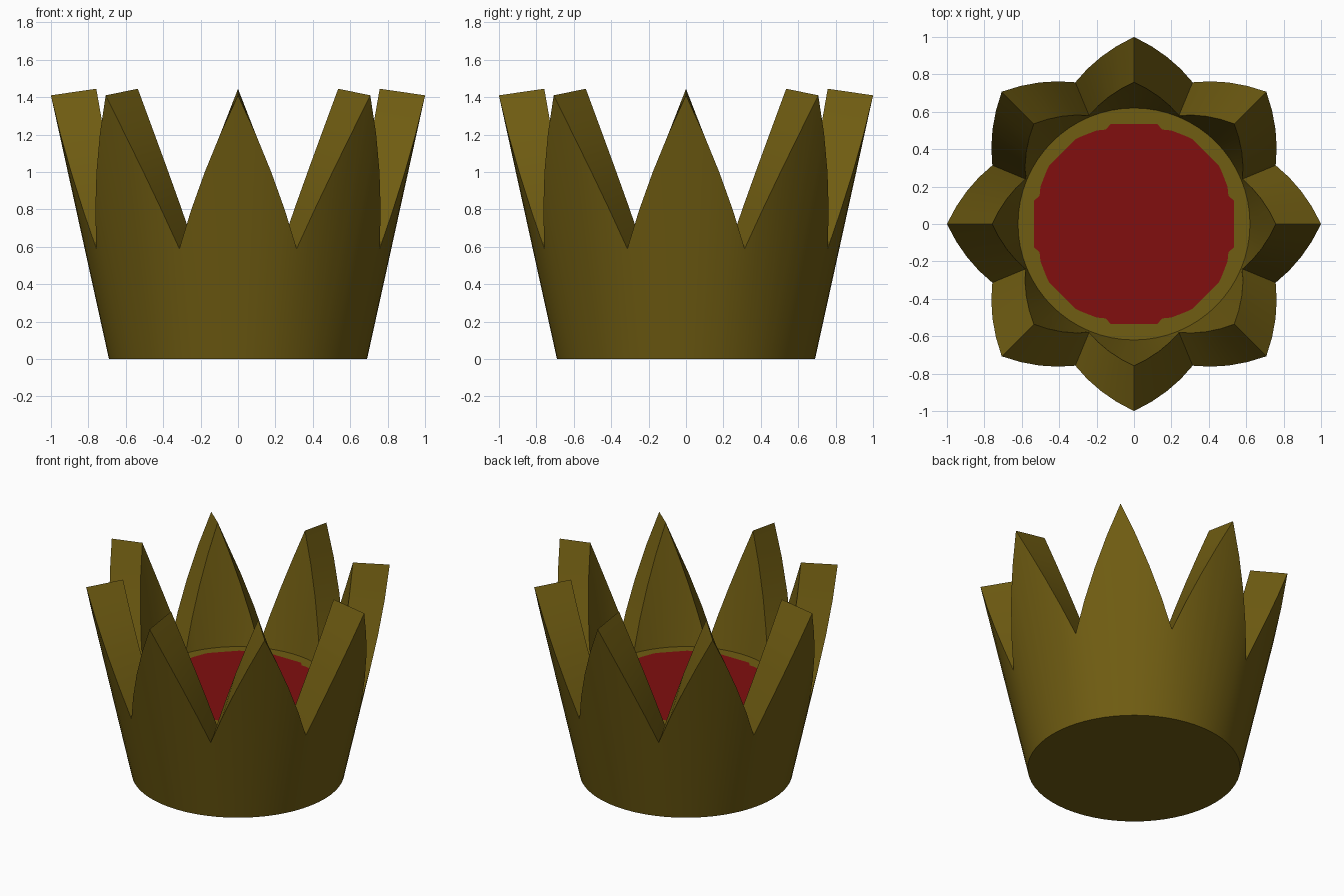
import bpy, bmesh, math

if "Cube" in bpy.data.objects:
    bpy.data.objects.remove(bpy.data.objects["Cube"])

SPIKES, STEPS = 8, 8            # spikes round the crown, columns per spike
N = SPIKES * STEPS
FLOOR_Z, FLOOR_R = 0.615, 0.62


def material(name, colour):
    m = bpy.data.materials.new(name)
    m.diffuse_color = (*colour, 1)
    m.use_nodes = True
    m.node_tree.nodes["Principled BSDF"].inputs["Base Color"].default_value = m.diffuse_color
    return m


def make_object(name, bm, mat):
    bmesh.ops.recalc_face_normals(bm, faces=bm.faces)
    mesh = bpy.data.meshes.new(name)
    bm.to_mesh(mesh)
    bm.free()
    mesh.materials.append(mat)
    ob = bpy.data.objects.new(name, mesh)
    bpy.context.collection.objects.link(ob)
    return ob


def polar(bm, r, a, z):
    return bm.verts.new((r * math.cos(a), r * math.sin(a), z))


gold = material("dark gold", (0.162, 0.109, 0.006))
red = material("deep red", (0.22, 0.0045, 0.0045))

# Crown: flared thick wall with a zigzag rim, closed base and raised floor
bm = bmesh.new()
columns = []
for i in range(N):
    a = 2 * math.pi * i / N
    t = abs((i % STEPS) / STEPS * 2 - 1)        # 1 at a spike tip, 0 in a valley
    z = 0.59 + 0.82 * t
    columns.append((
        polar(bm, 0.69, a, 0),
        polar(bm, 0.69 + 0.22 * z, a, z),
        polar(bm, 0.628 + 0.158 * (z - 0.59), a, z + 0.035),
        polar(bm, FLOOR_R, a, FLOOR_Z)))
for i in range(N):
    c, d = columns[i], columns[(i + 1) % N]
    for k in range(3):                          # outer wall, rim, inner wall
        bm.faces.new((c[k], d[k], d[k + 1], c[k + 1]))
bm.faces.new([c[0] for c in columns])           # base
bm.faces.new([c[3] for c in columns])           # floor
crown = make_object("crown", bm, gold)
bpy.context.view_layer.objects.active = crown
crown.select_set(True)
bpy.ops.object.shade_smooth_by_angle(angle=math.radians(30))

# Cloth lining: thin plate with a stepped outline, mirrored from one octant
octant = [(0.535, 0.125), (0.505, 0.15), (0.50, 0.20), (0.465, 0.29), (0.455, 0.31)]
quadrant = octant + [(y, x) for x, y in reversed(octant)]
bm = bmesh.new()
outline = []
for q in range(4):
    turn = q * math.pi / 2
    for x, y in quadrant:
        outline.append(polar(bm, math.hypot(x, y), math.atan2(y, x) + turn, FLOOR_Z + 0.003))
bm.faces.new(outline)
make_object("cloth_lining", bm, red)
